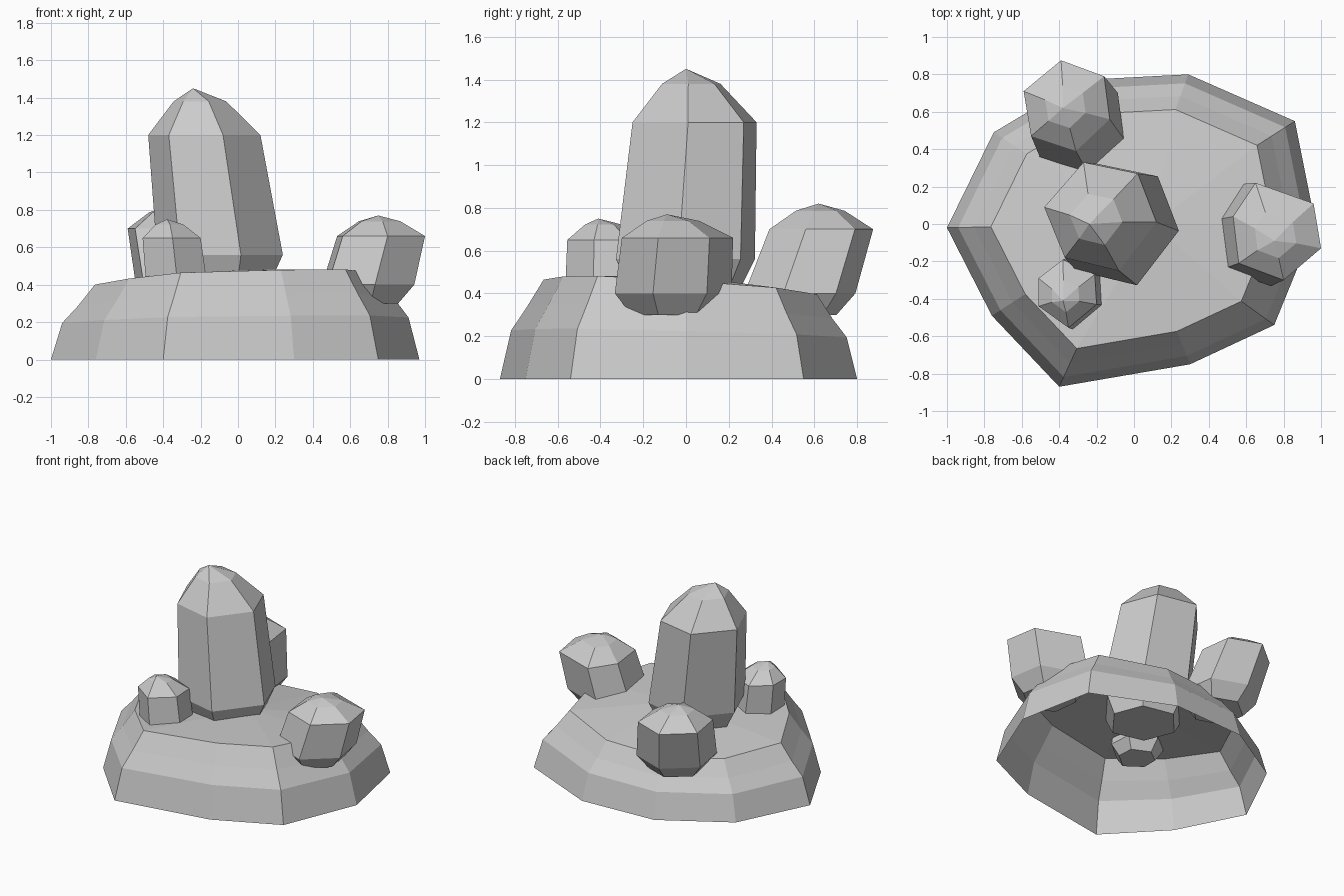
import bpy
import bmesh
from mathutils import Vector

if "Cube" in bpy.data.objects:
    bpy.data.objects.remove(bpy.data.objects["Cube"], do_unlink=True)

GREY = (0.6, 0.6, 0.6, 1.0)
stone = bpy.data.materials.new("stone grey")
stone.use_nodes = True
stone.diffuse_color = GREY
for node in stone.node_tree.nodes:
    if node.type == "BSDF_PRINCIPLED":
        node.inputs["Base Color"].default_value = GREY
        node.inputs["Roughness"].default_value = 0.8


def loft(name, rings, tip=None, cap_bottom=False):
    """Skin a stack of rings from bottom to top, closing with a tip point."""
    bm = bmesh.new()
    loops = [[bm.verts.new(p) for p in ring] for ring in rings]
    count = len(loops[0])
    for low, high in zip(loops, loops[1:]):
        for i in range(count):
            j = (i + 1) % count
            bm.faces.new((low[i], low[j], high[j], high[i]))
    if tip:
        top = bm.verts.new(tip)
        for i in range(count):
            bm.faces.new((loops[-1][i], loops[-1][(i + 1) % count], top))
    if cap_bottom:
        bm.faces.new(loops[0][::-1])
    mesh = bpy.data.meshes.new(name)
    bm.to_mesh(mesh)
    bm.free()
    mesh.materials.append(stone)
    obj = bpy.data.objects.new(name, mesh)
    bpy.context.collection.objects.link(obj)
    return obj


def crystal(name, rim, rim_z, tip, girdle_z, foot_z, shift, flare):
    """Leaning six-sided crystal: foot, girdle, rim, shoulder and tip."""
    points = [Vector(p) for p in rim]
    centre = sum(points, Vector((0, 0))) / len(points)

    def ring(scale, offset, z):
        return [(*(centre + (p - centre) * scale + offset), z) for p in points]

    lean = Vector(shift)
    shoulder_z = rim_z + (tip[2] - rim_z) * 0.72
    toward_tip = (Vector(tip[:2]) - centre) * 0.4
    loft(name, [
        ring(flare * 0.7, lean * 1.1, foot_z),
        ring(flare, lean, girdle_z),
        ring(1, Vector((0, 0)), rim_z),
        ring(0.47, toward_tip, shoulder_z),
    ], tip, cap_bottom=True)


# Rock mound: open underneath, top tilted down towards the back and left
outline = [(-1, -.02), (-.76, -.49), (-.4, -.87), (.3, -.75), (.75, -.54),
           (.97, 0), (.86, .55), (.29, .8), (-.28, .77), (-.75, .49)]
steps = [(1, 0, 0), (.94, .21, .4), (.855, .31, .7), (.765, .43, 1)]
loft("rock_mound",
     [[(x * s, y * s, z + tilt * s * (.04 * x - .07 * y)) for x, y in outline]
      for s, z, tilt in steps],
     tip=(.1, 0, .48))

# Tall crystal in the middle
crystal("tall_crystal",
        [(-.48, .09), (-.37, -.18), (-.08, -.25), (.12, .01), (.02, .27), (-.27, .33)],
        1.2, (-.24, 0, 1.45), .56, .36, (.084, -.042), 1.12)

# Left crystal, overhanging the edge
crystal("left_crystal",
        [(.53, .04), (.56, -.21), (.8, -.3), (1, -.13), (.96, .11), (.65, .22)],
        .66, (.75, -.09, .77), .4, .3, (-.07, -.02), 1.05)

# Back crystal, overhanging the edge
crystal("back_crystal",
        [(-.59, .71), (-.55, .47), (-.31, .39), (-.13, .56), (-.16, .79), (-.39, .875)],
        .7, (-.38, .62, .82), .4, .3, (.06, -.1), 1.07)

# Small crystal at the front
crystal("small_crystal",
        [(-.51, -.29), (-.51, -.44), (-.35, -.555), (-.2, -.43), (-.21, -.27), (-.38, -.19)],
        .65, (-.38, -.41, .75), .42, .34, (.025, 0), 1.05)
